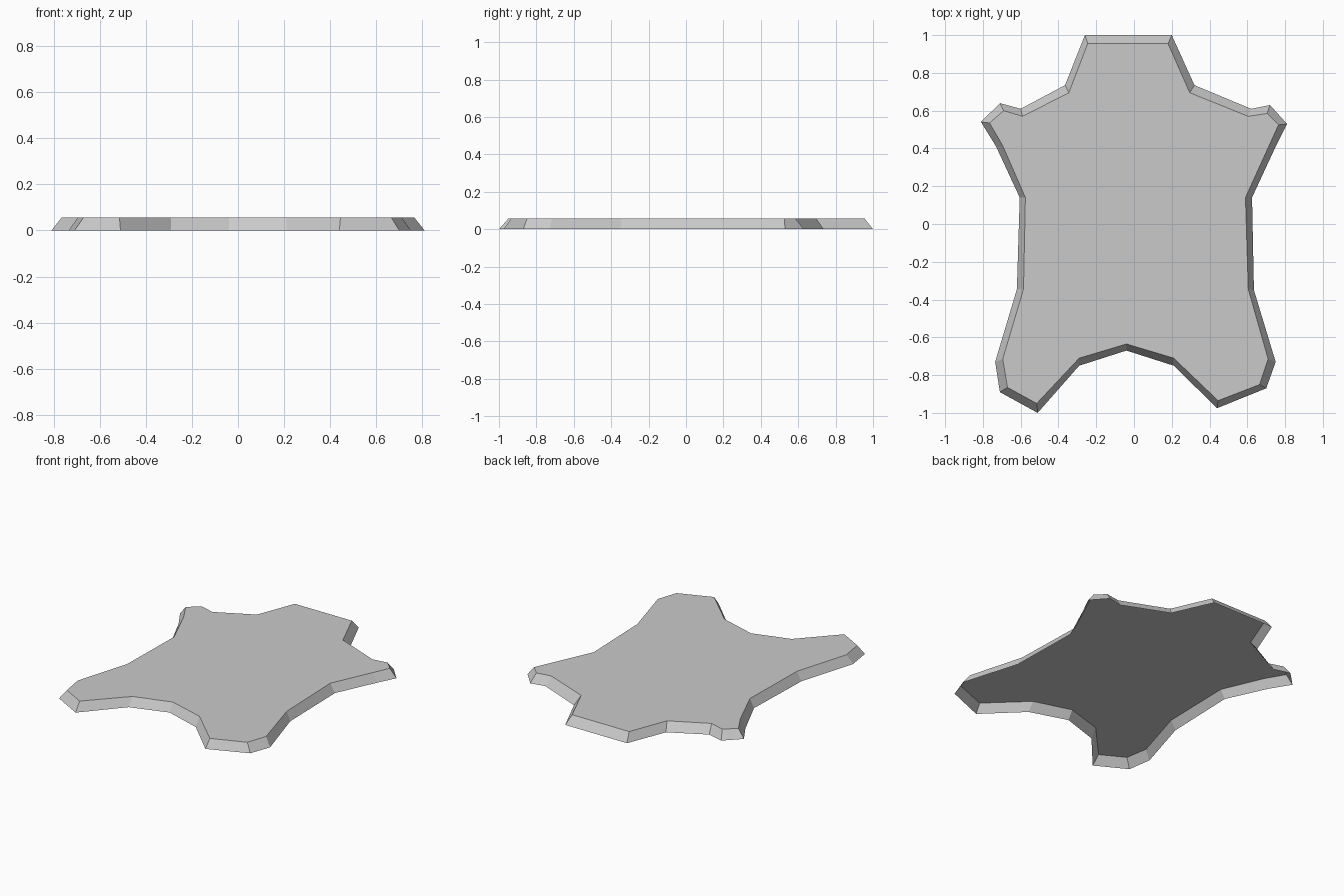
import bpy
import bmesh

cube = bpy.data.objects.get("Cube")
if cube:
    bpy.data.objects.remove(cube, do_unlink=True)

THICKNESS = 0.057

# Ground outline of the hide, clockwise from the neck
ground_outline = [
    (-.26, 1), (.2, 1), (.32, .735),                        # neck
    (.62, .61), (.72, .63), (.81, .53), (.75, .41),         # left foreleg
    (.625, .14), (.635, -.35),                              # left flank
    (.75, -.73), (.7, -.87), (.44, -.975),                  # left hind leg
    (.21, -.75), (-.04, -.67), (-.29, -.75),                # tail edge
    (-.51, -1), (-.71, -.89), (-.735, -.73),                # right hind leg
    (-.62, -.345), (-.605, .14),                            # right flank
    (-.73, .41), (-.81, .54), (-.71, .64), (-.6, .61),      # right foreleg
    (-.365, .735),                                          # right shoulder
]

# Smaller outline of the flat upper side, in the same order
upper_outline = [
    (-.245, .955), (.18, .955), (.295, .695),               # neck
    (.605, .57), (.705, .585), (.765, .525), (.715, .415),  # left foreleg
    (.59, .14), (.605, -.345),                              # left flank
    (.71, -.715), (.665, -.85), (.445, -.935),              # left hind leg
    (.21, -.71), (-.04, -.635), (-.29, -.71),               # tail edge
    (-.515, -.95), (-.67, -.865), (-.695, -.715),           # right hind leg
    (-.585, -.345), (-.575, .14),                           # right flank
    (-.695, .415), (-.765, .535), (-.69, .6), (-.59, .57),  # right foreleg
    (-.345, .695),                                          # right shoulder
]

# Hide: flat top and sloping rim, open underneath
bm = bmesh.new()
ground = [bm.verts.new((x, y, 0)) for x, y in ground_outline]
upper = [bm.verts.new((x, y, THICKNESS)) for x, y in upper_outline]
bm.faces.new(reversed(upper))
for i in range(len(ground)):
    bm.faces.new((ground[i], ground[i - 1], upper[i - 1], upper[i]))

# Turn every face outwards, following the flat top
bm.normal_update()
for face in bm.faces:
    if face.normal.z < 0:
        face.normal_flip()

mesh = bpy.data.meshes.new("hide_rug")
bm.to_mesh(mesh)
bm.free()
hide_rug = bpy.data.objects.new("hide_rug", mesh)
bpy.context.collection.objects.link(hide_rug)

# Plain grey material
grey = bpy.data.materials.new("light_grey")
grey.use_nodes = True
colour = (0.59, 0.59, 0.59, 1)
grey.diffuse_color = colour
grey.node_tree.nodes["Principled BSDF"].inputs["Base Color"].default_value = colour
mesh.materials.append(grey)
